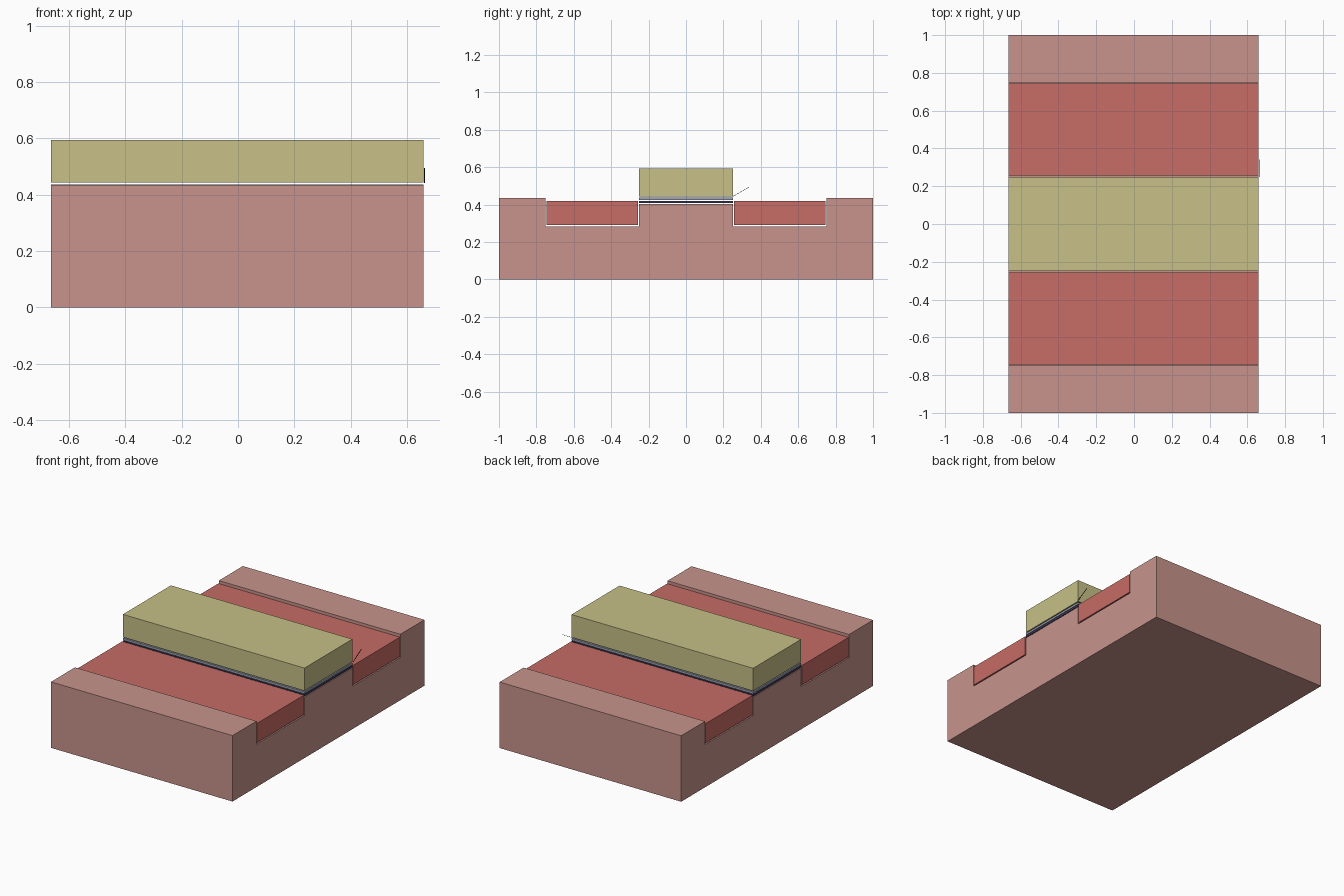
import bpy
import bmesh
from math import atan2, hypot

cube = bpy.data.objects.get("Cube")
if cube:
    bpy.data.objects.remove(cube, do_unlink=True)

X_MIN, X_MAX = -0.665, 0.66


def material(name, rgb):
    mat = bpy.data.materials.new(name)
    mat.use_nodes = True
    color = (*rgb, 1.0)
    mat.diffuse_color = color
    mat.node_tree.nodes["Principled BSDF"].inputs["Base Color"].default_value = color
    return mat


def extrude_profile(name, points, mat, x0=X_MIN, x1=X_MAX):
    """Sweep a closed (y, z) outline along x into a flat-faced solid."""
    bm = bmesh.new()
    face = bm.faces.new([bm.verts.new((x0, y, z)) for y, z in points])
    result = bmesh.ops.extrude_face_region(bm, geom=[face])
    moved = [v for v in result["geom"] if isinstance(v, bmesh.types.BMVert)]
    bmesh.ops.translate(bm, verts=moved, vec=(x1 - x0, 0, 0))
    bmesh.ops.recalc_face_normals(bm, faces=bm.faces)
    mesh = bpy.data.meshes.new(name)
    bm.to_mesh(mesh)
    bm.free()
    mesh.materials.append(mat)
    obj = bpy.data.objects.new(name, mesh)
    bpy.context.collection.objects.link(obj)
    return obj


def slab(name, y0, y1, z0, z1, mat):
    return extrude_profile(name, [(y0, z0), (y1, z0), (y1, z1), (y0, z1)], mat)


pink = material("dusty pink", (0.58, 0.295, 0.262))
red = material("warm red", (0.57, 0.15, 0.133))
olive = material("pale olive", (0.57, 0.53, 0.245))
navy = material("dark navy", (0.05, 0.05, 0.11))
grey = material("blue grey", (0.36, 0.38, 0.46))
black = material("black", (0.01, 0.01, 0.01))

# Base block with two channels and a lower central ridge
half = [(0.25, 0.403), (0.25, 0.282), (0.75, 0.282), (0.75, 0.435), (1.0, 0.435), (1.0, 0.0)]
extrude_profile("base_block", half + [(-y, z) for y, z in reversed(half)], pink)

# Bars resting in the channels, with a narrow gap around them
slab("front_bar", -0.745, -0.257, 0.29, 0.418, red)
slab("back_bar", 0.257, 0.745, 0.29, 0.418, red)

# Thin layers stacked on the ridge
slab("lower_layer", -0.25, 0.25, 0.408, 0.42, navy)
slab("upper_layer", -0.25, 0.25, 0.424, 0.437, grey)

# Top bar
slab("top_bar", -0.25, 0.25, 0.444, 0.594, olive)

# Slender pointer line at the right end
y0, z0, y1, z1 = 0.25, 0.443, 0.34, 0.495
length = hypot(y1 - y0, z1 - z0)
pointer = extrude_profile("pointer_line",
                          [(0, -0.001), (length, -0.001), (length, 0.001), (0, 0.001)],
                          black, 0.662, 0.665)
pointer.location = (0, y0, z0)
pointer.rotation_euler.x = atan2(z1 - z0, y1 - y0)
